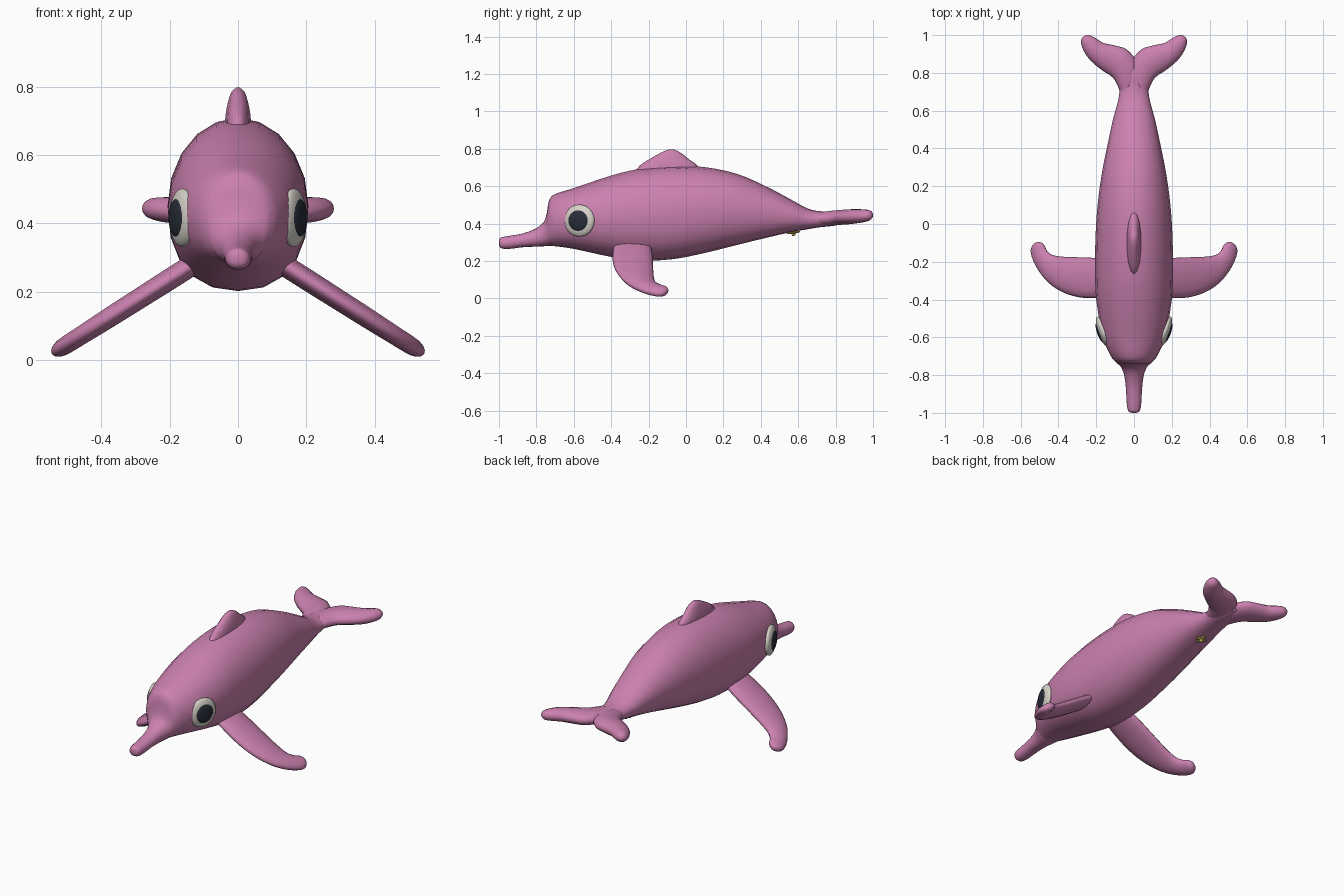
import bpy, bmesh, math
from mathutils import Vector, Matrix

if "Cube" in bpy.data.objects:
    bpy.data.objects.remove(bpy.data.objects["Cube"])


def material(name, rgb):
    m = bpy.data.materials.new(name)
    m.diffuse_color = (*rgb, 1)
    m.use_nodes = True
    m.node_tree.nodes["Principled BSDF"].inputs["Base Color"].default_value = m.diffuse_color
    return m


PINK = material("pink", (0.60, 0.22, 0.43))
WHITE = material("eye white", (0.68, 0.65, 0.59))
DARK = material("pupil dark", (0.022, 0.025, 0.04))
YELLOW = material("yellow", (0.52, 0.45, 0.09))


def finish(name, bm, mat, mirror=False):
    bmesh.ops.recalc_face_normals(bm, faces=bm.faces)
    for f in bm.faces:
        f.smooth = True
    me = bpy.data.meshes.new(name)
    bm.to_mesh(me)
    bm.free()
    me.materials.append(mat)
    ob = bpy.data.objects.new(name, me)
    bpy.context.collection.objects.link(ob)
    if mirror:
        mod = ob.modifiers.new("mirror", "MIRROR")
        mod.use_mirror_merge = False
    return ob


def smooth_rows(rows, steps):
    """Catmull-Rom interpolation between rows of numbers."""
    out = []
    for i in range(len(rows) - 1):
        p = [rows[max(i - 1, 0)], rows[i], rows[i + 1], rows[min(i + 2, len(rows) - 1)]]
        for k in range(steps):
            t = k / steps
            out.append([b + 0.5 * t * (c - a + t * (2 * a - 5 * b + 4 * c - d + t * (3 * (b - c) + d - a)))
                        for a, b, c, d in zip(*p)])
    return out + [list(rows[-1])]


def loft(name, sections, mat, sides=20, low=1.0, mirror=False):
    """Skin elliptical sections (centre, half axis a, half axis b); low < 1 fills out the -b side."""
    bm = bmesh.new()
    rings = []
    for c, a, b in sections:
        ring = []
        for k in range(sides):
            t = math.tau * k / sides
            co, si = math.cos(t), math.sin(t)
            if si < 0:
                co = math.copysign(abs(co) ** low, co)
                si = -abs(si) ** low
            ring.append(bm.verts.new(c + a * co + b * si))
        rings.append(ring)
    for r, s in zip(rings, rings[1:]):
        for k in range(sides):
            j = (k + 1) % sides
            bm.faces.new((r[k], r[j], s[j], s[k]))
    bm.faces.new(rings[0])
    bm.faces.new(rings[-1])
    return finish(name, bm, mat, mirror)


def fin(name, rows, place, normal, mirror=False, sides=14):
    """Rows hold leading point, trailing point and half thickness; place lifts 2D into 3D."""
    sections = []
    for u0, v0, u1, v1, t in smooth_rows(rows, 3):
        p, q = place(u0, v0), place(u1, v1)
        sections.append(((p + q) / 2, (p - q) / 2, normal * t))
    return loft(name, sections, PINK, sides, mirror=mirror)


# Body with beak and tail stem: y, half width, bottom z, top z
body_rows = [
    (-1.0, 0.012, 0.285, 0.312), (-0.99, 0.03, 0.27, 0.326), (-0.955, 0.038, 0.264, 0.333),
    (-0.87, 0.043, 0.274, 0.348), (-0.80, 0.052, 0.277, 0.376), (-0.76, 0.068, 0.279, 0.41),
    (-0.744, 0.082, 0.28, 0.46), (-0.732, 0.096, 0.281, 0.525), (-0.70, 0.122, 0.279, 0.558),
    (-0.60, 0.165, 0.265, 0.59), (-0.40, 0.2, 0.222, 0.657), (-0.25, 0.206, 0.202, 0.692),
    (-0.07, 0.204, 0.21, 0.708), (0.1, 0.193, 0.243, 0.702), (0.27, 0.17, 0.285, 0.667),
    (0.42, 0.14, 0.322, 0.603), (0.55, 0.112, 0.352, 0.535), (0.65, 0.085, 0.37, 0.481),
    (0.72, 0.074, 0.381, 0.466), (0.80, 0.062, 0.39, 0.466), (0.87, 0.02, 0.41, 0.45),
]
loft("body", [(Vector((0, y, (lo + hi) / 2)), Vector((w, 0, 0)), Vector((0, 0, (hi - lo) / 2)))
              for y, w, lo, hi in smooth_rows(body_rows, 3)], PINK, 20, 0.87)

# Tail flukes: x, y of the leading and trailing edges
fin("tail_fluke", [
    (0.06, 0.66, -0.02, 0.82, 0.036), (0.082, 0.72, -0.005, 0.875, 0.040),
    (0.112, 0.775, 0.04, 0.925, 0.041), (0.17, 0.815, 0.10, 0.945, 0.040),
    (0.23, 0.865, 0.16, 0.958, 0.038), (0.268, 0.92, 0.20, 0.982, 0.034),
    (0.281, 0.965, 0.232, 0.998, 0.026), (0.273, 0.99, 0.255, 1.0, 0.01),
], lambda x, y: Vector((x, y, 0.428 + 0.07 * (y - 0.75))), Vector((0, 0, 1)), True)

# Front flippers sloping outward and down
slope = Vector((0.54, 0, 0.84))
fin("front_flipper", [
    (0.10, -0.385, 0.10, -0.19, 0.032), (0.20, -0.392, 0.20, -0.18, 0.032),
    (0.29, -0.388, 0.30, -0.176, 0.031), (0.38, -0.36, 0.38, -0.173, 0.030),
    (0.46, -0.305, 0.435, -0.163, 0.028), (0.518, -0.225, 0.462, -0.14, 0.027),
    (0.544, -0.155, 0.476, -0.112, 0.025), (0.538, -0.118, 0.488, -0.1, 0.02),
    (0.522, -0.1, 0.503, -0.094, 0.008),
], lambda x, y: Vector((x, y, 0.268 - 0.635 * (x - 0.15))), slope, True)

# Dorsal fin: y, z of the front and back edges
fin("dorsal_fin", [
    (-0.29, 0.66, 0.08, 0.66, 0.04), (-0.245, 0.712, 0.06, 0.71, 0.038),
    (-0.19, 0.748, 0.015, 0.745, 0.032), (-0.135, 0.779, -0.022, 0.775, 0.023),
    (-0.105, 0.792, -0.05, 0.79, 0.014), (-0.085, 0.797, -0.068, 0.797, 0.005),
], lambda y, z: Vector((0, y, z)), Vector((1, 0, 0)))


def ellipsoid(name, centre, radii, turn, mat, mirror=False):
    bm = bmesh.new()
    bmesh.ops.create_uvsphere(bm, u_segments=24, v_segments=12, radius=1)
    bmesh.ops.transform(bm, verts=bm.verts,
                        matrix=Matrix.Translation(centre) @ turn @ Matrix.Diagonal((*radii, 1)))
    return finish(name, bm, mat, mirror)


# Eyes: flattened domes turned slightly forward
look = Matrix.Rotation(math.radians(-20), 4, 'Z')
outward = look @ Vector((1, 0, 0))
eye = Vector((0.163, -0.57, 0.416))
ellipsoid("eye_white", eye, (0.028, 0.086, 0.086), look, WHITE, True)
ellipsoid("pupil", eye + outward * 0.016, (0.017, 0.058, 0.058), look, DARK, True)

# Small valve under the tail: crossed tabs with a round plug
tilt = Matrix.Rotation(math.radians(9), 4, 'X')
valve = Vector((0, 0.575, 0.352))
ellipsoid("valve_tab_long", valve, (0.012, 0.037, 0.006), tilt, YELLOW)
ellipsoid("valve_tab_wide", valve, (0.037, 0.012, 0.006), tilt, YELLOW)
ellipsoid("valve_plug", valve - Vector((0, 0, 0.006)), (0.011, 0.011, 0.012), tilt, YELLOW)
